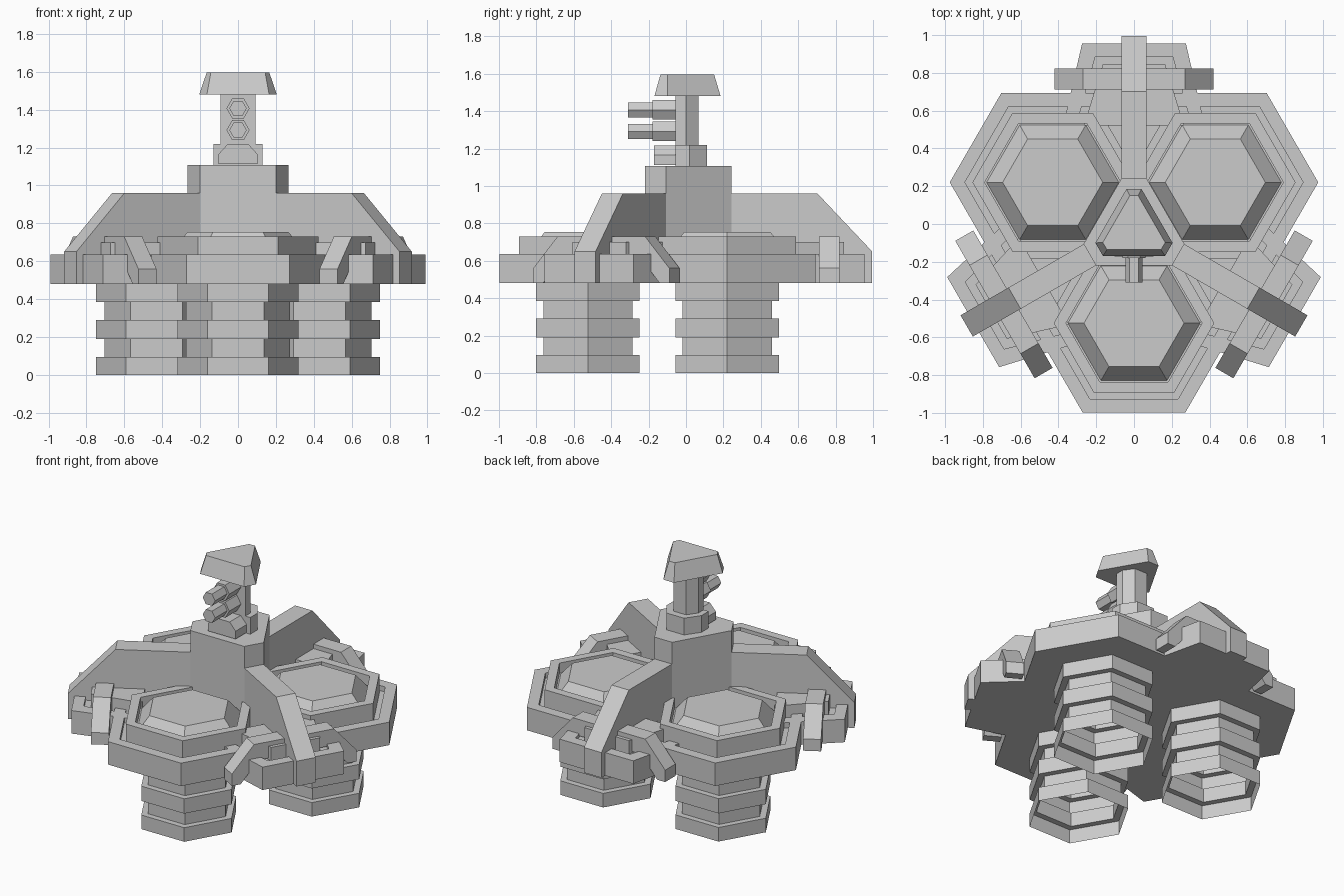
import bpy, bmesh
from math import cos, sin, radians, pi
from mathutils import Matrix, Vector

if "Cube" in bpy.data.objects:
    bpy.data.objects.remove(bpy.data.objects["Cube"])

CY = -0.028                      # y of the threefold axis
AXIS = Matrix.Translation((0, CY, 0))


def loft(name, loops, cap_start=True, cap_end=True, mat=Matrix()):
    """Skin a list of equal-length closed loops of 3D points."""
    bm = bmesh.new()
    rings = [[bm.verts.new(mat @ Vector(p)) for p in loop] for loop in loops]
    n = len(rings[0])
    for a, b in zip(rings, rings[1:]):
        for i in range(n):
            j = (i + 1) % n
            bm.faces.new((a[i], a[j], b[j], b[i]))
    if cap_start:
        bm.faces.new(rings[0][::-1])
    if cap_end:
        bm.faces.new(rings[-1])
    bmesh.ops.recalc_face_normals(bm, faces=bm.faces)
    me = bpy.data.meshes.new(name)
    bm.to_mesh(me)
    bm.free()
    ob = bpy.data.objects.new(name, me)
    bpy.context.collection.objects.link(ob)
    return ob


def flat(outline, z):
    return [(x, y, z) for x, y in outline]


def hexagon(r):
    return [(r * cos(i * pi / 3), r * sin(i * pi / 3)) for i in range(6)]


def cut_triangle(a, w):
    """Triangle with its corners cut off at radius a, cut half-width w."""
    pts = []
    for k in range(3):
        t = radians(90 + 120 * k)
        for s in (w, -w):
            pts.append((a * cos(t) + s * sin(t), a * sin(t) - s * cos(t)))
    return pts


def block_outline(o):
    """Outline of the outer bridge block, inset by o."""
    return [(-.375 + o, .55), (.375 - o, .55), (.275 - o, .983 - o), (-.275 + o, .983 - o)]


# Pod profile: ribbed leg, rim, groove, raised ring, well and dome
POD = [(.32, 0), (.32, .095), (.275, .095), (.275, .19), (.32, .19), (.32, .29),
       (.275, .29), (.275, .385), (.32, .385), (.32, .48), (.545, .48), (.545, .635),
       (.465, .635), (.465, .6), (.425, .6), (.425, .73), (.36, .73), (.36, .66),
       (.35, .66), (.265, .755)]
# Fin profile (radius, z)
FIN = [(.1, .48), (1.023, .48), (1.023, .65), (.73, .96), (.1, .96)]
# Strut profile (sideways, z), right half
STRUT = [(.24, .62), (.36, .48), (.42, .48), (.42, .56), (.27, .73)]
STRUT = STRUT + [(-x, z) for x, z in STRUT[::-1]]

for k, side in enumerate(("front", "right", "left")):
    turn = AXIS @ Matrix.Rotation(radians(120 * k), 4, 'Z')
    loft(f"{side}_pod", [flat(hexagon(r), z) for r, z in POD], cap_start=False,
         mat=turn @ Matrix.Translation((0, -.497, 0)))

for k, side in enumerate(("back", "left", "right")):
    turn = AXIS @ Matrix.Rotation(radians(120 * k), 4, 'Z')
    loft(f"{side}_fin", [[(x, y, z) for y, z in FIN] for x in (-.065, .065)], mat=turn)
    loft(f"{side}_strut", [[(x, y, z) for x, z in STRUT] for y in (.74, .85)], mat=turn)
    # Bridge block with a groove and a raised centre
    loft(f"{side}_bridge_block",
         [flat(block_outline(o), z) for o, z in
          ((0, .48), (0, .635), (.07, .635), (.07, .61), (.11, .61), (.11, .70))], mat=turn)

# Central hub
loft("hub", [flat(cut_triangle(.27, .066), z) for z in (.48, 1.107)], mat=AXIS)

# Neck: chamfered base and column
for name, hw, mid, back, z0, z1 in (("neck_base", .13, .02, .113, 1.107, 1.22),
                                    ("neck_column", .093, .0, .066, 1.22, 1.48)):
    prof = [(-hw, -.055), (hw, -.055), (hw, mid), (hw / 2, back), (-hw / 2, back), (-hw, mid)]
    loft(name, [flat(prof, z) for z in (z0, z1)])

# Chamfered box in front of the neck base
BOX = [(-.103, 1.112), (.103, 1.112), (.103, 1.165), (.058, 1.215), (-.058, 1.215), (-.103, 1.165)]
loft("neck_front_box", [[(x, y, z) for x, z in BOX] for y in (-.172, -.055)])

# Twin barrels with thicker sleeves
for label, zc in (("upper", 1.407), ("lower", 1.292)):
    for part, r, y0, y1 in (("sleeve", .061, -.18, -.05), ("barrel", .046, -.31, -.18)):
        loft(f"{label}_{part}", [[(x, y, z + zc) for x, z in hexagon(r)] for y in (y0, y1)])

# Tapered cap
loft("head_cap", [flat(cut_triangle(.213, .04), 1.48), flat(cut_triangle(.178, .022), 1.597)], mat=AXIS)
